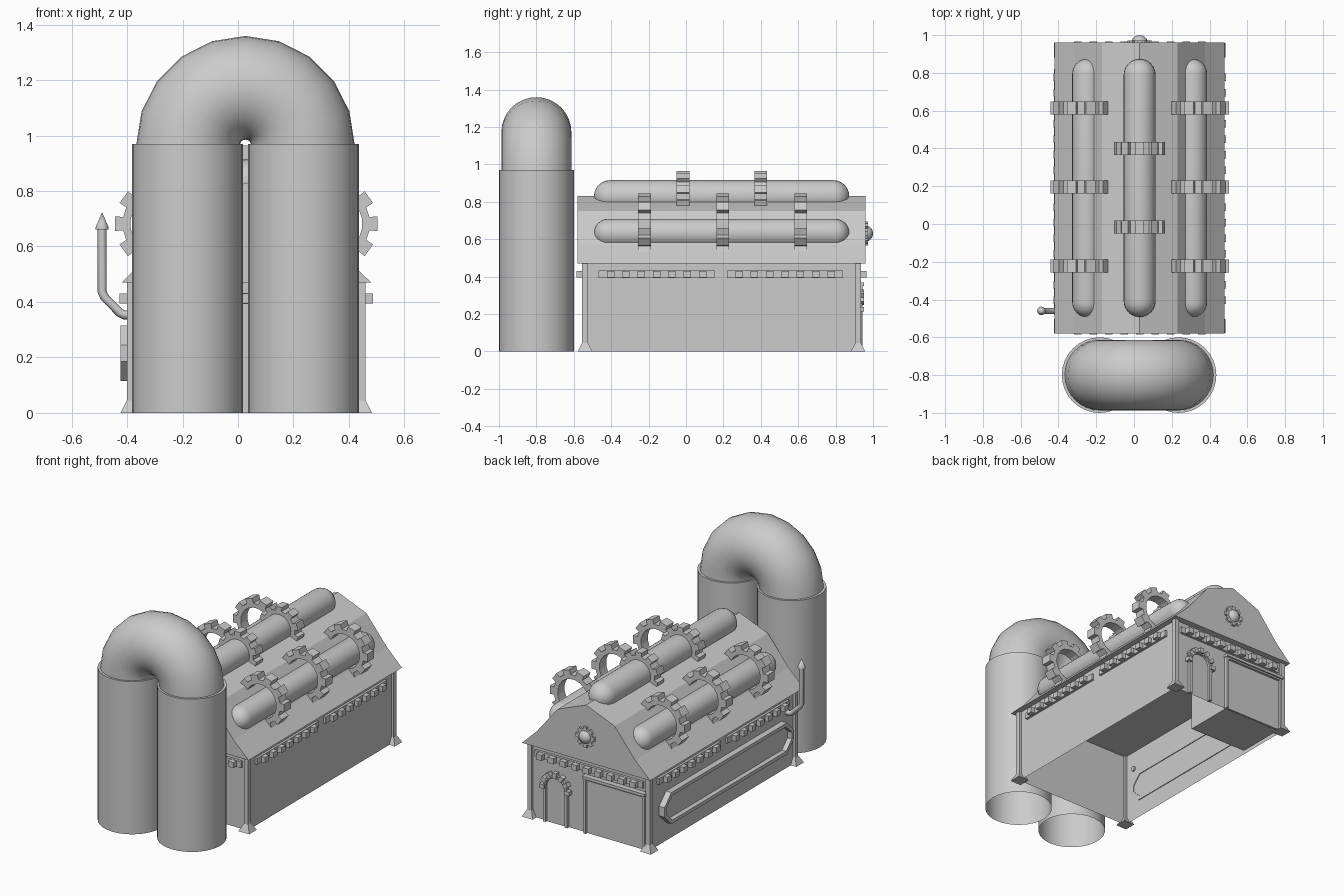
import bpy, bmesh, math
from mathutils import Vector, Matrix

if "Cube" in bpy.data.objects:
    bpy.data.objects.remove(bpy.data.objects["Cube"])

CX = 0.03                       # building centre line
X0, X1, Y0, Y1 = -0.385, 0.445, -0.54, 0.92   # wall footprint
EAVE = 0.47


def finish(name, bm, smooth=False, normals=True):
    if normals:
        bmesh.ops.recalc_face_normals(bm, faces=bm.faces)
    me = bpy.data.meshes.new(name)
    bm.to_mesh(me)
    bm.free()
    ob = bpy.data.objects.new(name, me)
    bpy.context.collection.objects.link(ob)
    if smooth:
        bpy.ops.object.select_all(action='DESELECT')
        ob.select_set(True)
        bpy.context.view_layer.objects.active = ob
        bpy.ops.object.shade_smooth_by_angle(angle=math.radians(40))
    return ob


def add_box(bm, x0, x1, y0, y1, z0, z1):
    m = Matrix.Translation(((x0 + x1) / 2, (y0 + y1) / 2, (z0 + z1) / 2))
    m = m @ Matrix.Diagonal((abs(x1 - x0), abs(y1 - y0), abs(z1 - z0), 1))
    bmesh.ops.create_cube(bm, size=1, matrix=m)


def box(name, *dims):
    bm = bmesh.new()
    add_box(bm, *dims)
    return finish(name, bm)


def band(name, outer, inner, place, a, b, closed=True):
    """Solid strip between two matching 2D outlines, from depth a to depth b."""
    bm = bmesh.new()
    L = [[bm.verts.new(place(u, v, d)) for u, v in pts]
         for pts, d in ((outer, a), (outer, b), (inner, b), (inner, a))]
    n = len(outer)
    for i in range(n if closed else n - 1):
        j = (i + 1) % n
        for k in range(4):
            p, q = L[k], L[(k + 1) % 4]
            bm.faces.new((p[i], p[j], q[j], q[i]))
    if not closed:
        bm.faces.new([l[0] for l in L])
        bm.faces.new([l[-1] for l in L])
    return finish(name, bm)


def on_xz(u, v, d):
    return (u, d, v)


def on_yz(u, v, d):
    return (d, u, v)


def revolve(name, profile, origin, axis, seg=24):
    """Revolve (radius, height) points about an axis through origin."""
    bm = bmesh.new()
    vs = [bm.verts.new((r, 0, h)) for r, h in profile]
    es = [bm.edges.new(e) for e in zip(vs, vs[1:])]
    bmesh.ops.spin(bm, geom=vs + es, cent=(0, 0, 0), axis=(0, 0, 1),
                   angle=math.tau, steps=seg)
    bmesh.ops.remove_doubles(bm, verts=bm.verts, dist=1e-5)
    rot = Vector((0, 0, 1)).rotation_difference(Vector(axis)).to_matrix().to_4x4()
    bm.transform(Matrix.Translation(origin) @ rot)
    return finish(name, bm, smooth=True)


def gear(name, x, y, z, r_tip, r_root, r_in, depth, teeth=10, phase=0.0):
    outer, inner = [], []
    step = math.tau / teeth
    for t in range(teeth):
        for frac, r in ((-.29, r_root), (-.25, r_tip), (.25, r_tip), (.29, r_root)):
            a = phase + (t + frac) * step
            outer.append((x + r * math.cos(a), z + r * math.sin(a)))
            inner.append((x + r_in * math.cos(a), z + r_in * math.sin(a)))
    return band(name, outer, inner, on_xz, y - depth / 2, y + depth / 2)


# Twin chimney stacks, open at the bottom
for side, sx in (("left", -0.182), ("right", 0.236)):
    revolve(side + "_stack", [(0.2, 0), (0.2, 0.97), (0.18, 0.97)],
            (sx, -0.8, 0), (0, 0, 1), 32)

# Bent pipe joining the stacks
bm = bmesh.new()
bmesh.ops.create_circle(bm, segments=32, radius=0.187,
                        matrix=Matrix.Translation((0.027 - 0.207, -0.8, 0.965)))
bmesh.ops.spin(bm, geom=bm.verts[:] + bm.edges[:], cent=(0.027, -0.8, 0.965),
               axis=(0, 1, 0), angle=math.pi, steps=10)
finish("stack_bend", bm, smooth=True)

# Walls, open underneath
bm = bmesh.new()
add_box(bm, X0, X1, Y0, Y1, 0, EAVE + 0.01)
bmesh.ops.delete(bm, geom=[f for f in bm.faces if abs(f.normal.z) > 0.9], context='FACES')
finish("walls", bm)

# Gabled roof with shallow crown and flared eaves
half = [(0.45, EAVE), (0.345, 0.572), (0.2, 0.75)]
prof = [(CX - d, z) for d, z in half] + [(CX, 0.83)] + [(CX + d, z) for d, z in half[::-1]]
bm = bmesh.new()
f = bm.faces.new([bm.verts.new((x, -0.58, z)) for x, z in prof])
ext = bmesh.ops.extrude_face_region(bm, geom=[f])["geom"]
bmesh.ops.translate(bm, verts=[v for v in ext if isinstance(v, bmesh.types.BMVert)],
                    vec=(0, 1.54, 0))
finish("roof", bm)

# Corner posts with flared feet
bm = bmesh.new()
for x in (X0, X1):
    for y in (Y0, Y1):
        add_box(bm, x - .015, x + .015, y - .015, y + .015, 0, EAVE)
        bmesh.ops.create_cone(bm, cap_ends=True, segments=4, radius1=.054, radius2=.022,
                              depth=.045, matrix=Matrix.Translation((x, y, .0225))
                              @ Matrix.Rotation(math.pi / 4, 4, 'Z'))
finish("corner_posts", bm)

# Dentil courses on all four sides
bm = bmesh.new()
for x, s in ((X0, -1), (X1, 1)):
    for yc in (-0.157, 0.53):
        add_box(bm, x, x + s * .015, yc - .31, yc + .31, .392, .432)
        for i in range(-3, 4):
            y = yc + i * .082
            add_box(bm, x, x + s * .042, y - .02, y + .02, .394, .43)
for y, s in ((Y0, -1), (Y1, 1)):
    add_box(bm, CX - .38, CX + .38, y, y + s * .015, .392, .432)
    for i in range(-4, 5):
        x = CX + i * .082
        add_box(bm, x - .02, x + .02, y, y + s * .045, .394, .43)
finish("dentils", bm)

# Three round-ended tanks on the roof
def tank(name, x, z, r):
    length = 1.365
    arc = [(r * math.sin(math.pi / 2 * i / 6), r * math.cos(math.pi / 2 * i / 6)) for i in range(7)]
    p = [(a, r - h) for a, h in arc] + [(a, length - r + h) for a, h in arc[::-1]]
    revolve(name, p, (x, -0.492, z), (0, 1, 0))


tank("centre_tank", CX, 0.83, 0.085)
for y in (-0.016, 0.40):
    gear("centre_gear", CX, y, 0.828, 0.137, 0.112, 0.085, 0.068, phase=math.pi / 2)
for s in (-1, 1):
    tank("side_tank", CX + s * 0.28, 0.632, 0.077)
    for y in (-0.222, 0.196, 0.614):
        gear("side_gear", CX + s * 0.31, y, 0.682, 0.165, 0.136, 0.108, 0.068,
             phase=0 if s > 0 else math.pi)

# Gable ornament
gear("gable_rosette", CX, 0.96, 0.63, 0.066, 0.052, 0.03, 0.025, teeth=8)
arc = [math.pi * i / 10 for i in range(11)]
revolve("gable_boss", [(.045 * math.sin(a), -.045 * math.cos(a)) for a in arc],
        (CX, 0.955, 0.63), (0, 1, 0), 16)

# Long chamfered panel on the left wall
def octagon(inset):
    y0, y1, z0, z1, c = -.48 + inset, .82 - inset, .115 + inset, .315 - inset, .07 - inset * .6
    return [(y0 + c, z0), (y1 - c, z0), (y1, z0 + c), (y1, z1 - c),
            (y1 - c, z1), (y0 + c, z1), (y0, z1 - c), (y0, z0 + c)]


band("panel_frame", octagon(0), octagon(.022), on_yz, X0 + .005, -.423)
bm = bmesh.new()
bm.faces.new([bm.verts.new((X0 - .008, y, z)) for y, z in octagon(.02)[::-1]])
finish("panel_face", bm, normals=False)

# Garage bay and its frame on the back
box("garage_bay", -.36, .05, .60, .928, 0.002, .345)
U = lambda x0, x1, z: [(x0, 0), (x0, z), (x1, z), (x1, 0)]
band("garage_frame", U(-.37, .06, .355), U(-.355, .045, .34), on_xz, Y1 - .005, .943, closed=False)
box("garage_lintel", -.375, .065, Y1 - .005, .953, .35, .368)

# Arched door with stone blocks on the back
DX, SPRING = 0.262, 0.225
def door_arch(r):
    top = [(DX + r * math.cos(math.pi * i / 10), SPRING + r * math.sin(math.pi * i / 10))
           for i in range(11)]
    return [(DX + r, 0)] + top + [(DX - r, 0)]


band("door_frame", door_arch(.085), door_arch(.067), on_xz, Y1 - .005, .94, closed=False)
bm = bmesh.new()
bm.faces.new([bm.verts.new((x, Y1 + .006, z)) for x, z in door_arch(.068)[::-1]])
finish("door", bm)
bm = bmesh.new()
for i in range(7):
    a = math.pi * i / 6
    m = (Matrix.Translation((DX + .088 * math.cos(a), .933, SPRING + .088 * math.sin(a)))
         @ Matrix.Rotation(-a, 4, 'Y') @ Matrix.Diagonal((.034, .036, .026, 1)))
    bmesh.ops.create_cube(bm, size=1, matrix=m)
finish("door_arch_blocks", bm)

# Vent pipe on the left wall with a pointed cap
cu = bpy.data.curves.new("vent_pipe", 'CURVE')
cu.dimensions = '3D'
cu.bevel_depth = 0.016
cu.bevel_resolution = 2
cu.use_fill_caps = True
path = [(-.375, .353), (-.41, .353), (-.425, .36), (-.482, .418), (-.49, .437), (-.49, .67)]
sp = cu.splines.new('POLY')
sp.points.add(len(path) - 1)
for p, (x, z) in zip(sp.points, path):
    p.co = (x, -.46, z, 1)
bpy.context.collection.objects.link(bpy.data.objects.new("vent_pipe", cu))
revolve("vent_cap", [(0, 0), (.023, 0), (.023, .008), (0, .062)], (-.49, -.46, .662), (0, 0, 1), 12)
